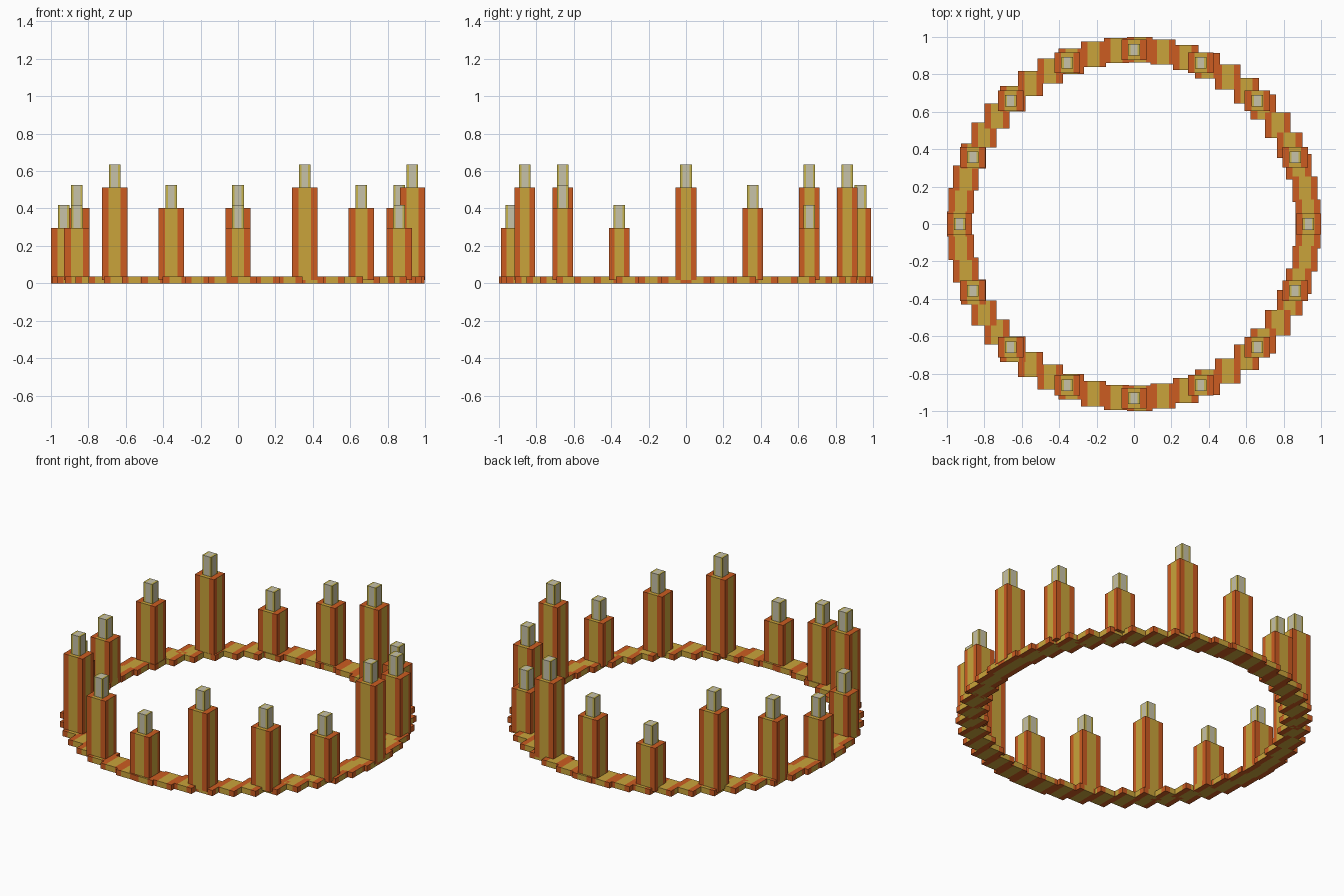
import bpy, bmesh, math

if "Cube" in bpy.data.objects:
    bpy.data.objects.remove(bpy.data.objects["Cube"])


def material(name, rgb):
    m = bpy.data.materials.new(name)
    lin = [c / 12.92 if c <= 0.04045 else ((c + 0.055) / 1.055) ** 2.4 for c in rgb]
    m.diffuse_color = (*lin, 1)
    m.use_nodes = True
    m.node_tree.nodes["Principled BSDF"].inputs["Base Color"].default_value = m.diffuse_color
    return m


ORANGE = material("burnt orange", (0.80, 0.36, 0.13))
GOLD = material("gold", (0.79, 0.64, 0.23))
YELLOW = material("pale yellow", (0.78, 0.71, 0.31))
GREY = material("warm grey", (0.78, 0.76, 0.66))


def striped_box(name, x, y, z0, z1, wx, wy, edge, middle, share=0.48):
    """Axis-aligned box whose every face has a central stripe."""
    bm = bmesh.new()
    bmesh.ops.create_cube(bm, size=1)
    for v in bm.verts:
        v.co.x *= wx
        v.co.y *= wy
        v.co.z = z0 if v.co.z < 0 else z1
    # cut the stripe borders
    for axis, w in ((0, wx), (1, wy)):
        for s in (-1, 1):
            co, no = [0, 0, 0], [0, 0, 0]
            co[axis], no[axis] = s * w * share / 2, 1
            bmesh.ops.bisect_plane(bm, geom=bm.verts[:] + bm.edges[:] + bm.faces[:],
                                   plane_co=co, plane_no=no)
    # centre stripe runs along y on top and bottom, upright on the sides
    bm.normal_update()
    for f in bm.faces:
        c = f.calc_center_median()
        off = abs(c.y) / wy if abs(f.normal.x) > 0.5 else abs(c.x) / wx
        f.material_index = 1 if off < share / 2 else 0
    me = bpy.data.meshes.new(name)
    bm.to_mesh(me)
    bm.free()
    me.materials.append(edge)
    me.materials.append(middle)
    ob = bpy.data.objects.new(name, me)
    ob.location = (x, y, 0)
    bpy.context.collection.objects.link(ob)


R = 0.9325

# base ring of overlapping square tiles
TILES = 47
for i in range(TILES):
    a = math.pi + math.tau * i / TILES
    striped_box("ring_tile", R * math.cos(a), R * math.sin(a), 0, 0.036,
                0.135, 0.135, ORANGE, GOLD)

# pillars in three repeating heights, each with a small cap block
HEIGHTS = (0.513, 0.403, 0.295)
for i in range(16):
    a = math.tau * i / 16
    x, y = R * math.cos(a), R * math.sin(a)
    h = HEIGHTS[(i if i < 9 else i - 1) % 3]
    striped_box("pillar", x, y, 0.018, h, 0.135, 0.11, ORANGE, GOLD)
    striped_box("pillar_cap", x, y, h, h + 0.123, 0.062, 0.062, YELLOW, GREY, 0.6)
